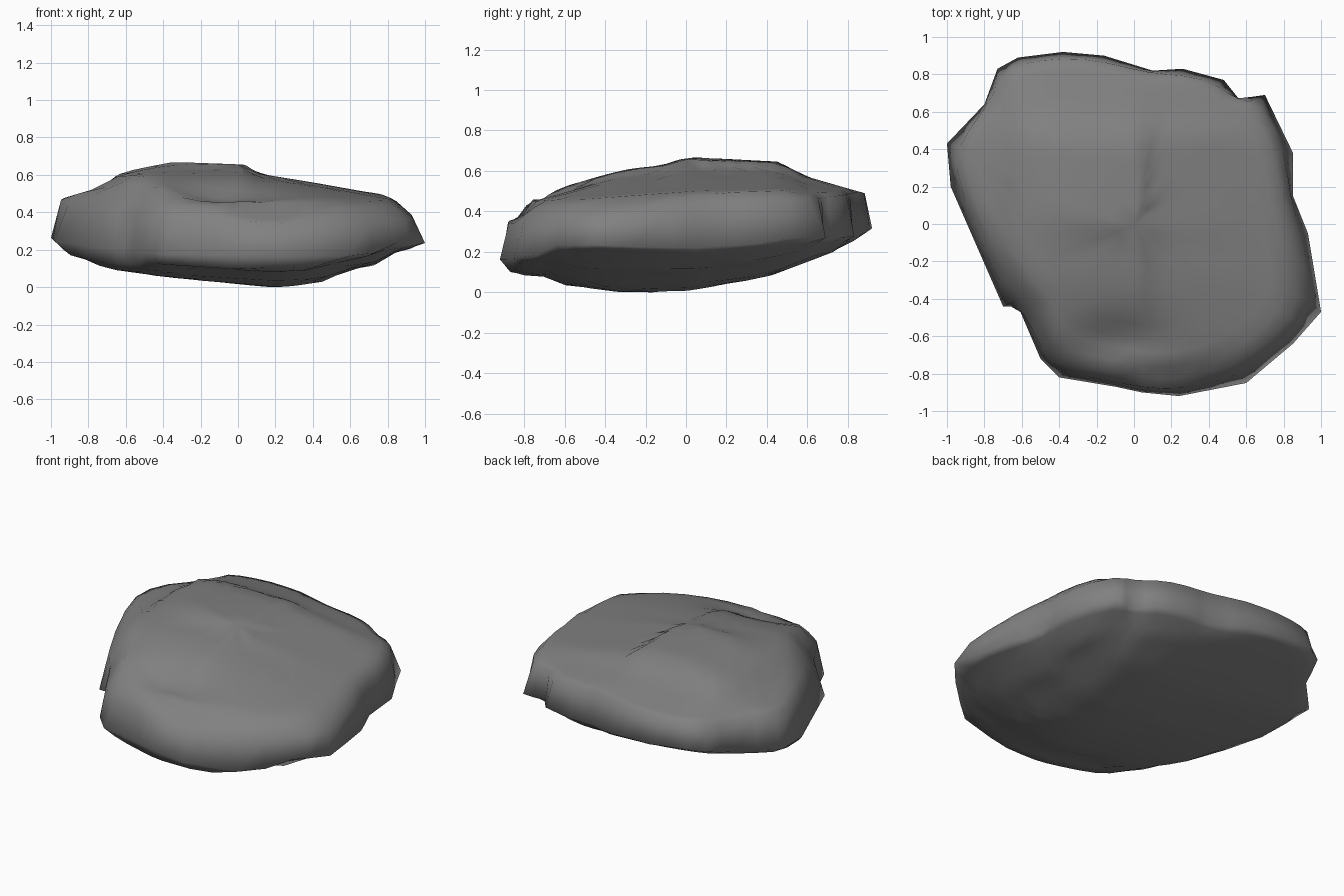
import bpy, bmesh, math

if "Cube" in bpy.data.objects:
    bpy.data.objects.remove(bpy.data.objects["Cube"])

# plan outline of the boulder
OUTLINE = [(-1, .43), (-.8, .64), (-.73, .83), (-.62, .89), (-.38, .92), (-.16, .9),
           (.1, .82), (.26, .83), (.48, .77), (.56, .67), (.7, .69), (.85, .38),
           (.85, .15), (.93, -.05), (1, -.47), (.85, -.64), (.6, -.85), (.24, -.92),
           (.04, -.9), (-.1, -.87), (-.4, -.82), (-.5, -.72), (-.62, -.44),
           (-.7, -.44), (-.98, .2)]
# crown and underside profiles along x and along y
TOP_X = [(-.96, .47), (-.68, .55), (-.65, .6), (-.55, .63), (-.35, .67), (.04, .655),
         (.09, .61), (.4, .56), (.68, .51), (.82, .49), (.87, .44), (.96, .43)]
TOP_Y = [(-.9, .35), (-.81, .38), (-.78, .47), (-.62, .53), (-.28, .61), (-.1, .63),
         (0, .67), (.47, .645), (.57, .58), (.88, .49)]
LOW_X = [(-.97, .18), (-.68, .1), (-.4, .06), (.2, 0), (.45, .03), (.55, .09),
         (.74, .12), (.77, .17), (.96, .22)]
LOW_Y = [(-.9, .15), (-.86, .09), (-.66, .08), (-.6, .04), (-.3, 0), (0, .01),
         (.4, .08), (.56, .14), (.72, .2), (.9, .28)]


def interp(profile, t):
    if t <= profile[0][0]:
        return profile[0][1]
    for (a, za), (b, zb) in zip(profile, profile[1:]):
        if t <= b:
            return za + (zb - za) * (t - a) / (b - a)
    return profile[-1][1]


def blend(a, b, p):
    return (max(a, 0) ** p + max(b, 0) ** p) ** (1 / p)


# each height function also rounds the shoulder close to the rim (s near 1)
def top(x, y, s):
    drop = blend(.67 - interp(TOP_X, x), .67 - interp(TOP_Y, y), 1.8)
    # scooped hollow in the front slope
    scoop = .07 * math.exp(-((x + .08) / .25) ** 2 - ((y + .63) / .12) ** 2)
    shoulder = .43 - .02 * x + .08 * y + 1.1 * (.97 - s)
    return min(.675 - drop - scoop, shoulder)


def low(x, y, s):
    z = blend(interp(LOW_X, x), interp(LOW_Y, y), 1.25)
    return max(z, .18 + .02 * x + .09 * y - (.96 - s))


def waist(x, y, s):
    return max(.23 - .01 * x + .065 * y, low(x, y, .96) + .01)


# outline with midpoints, and a softened version for the upper and lower rings
plan = []
for i, (x, y) in enumerate(OUTLINE):
    u, v = OUTLINE[(i + 1) % len(OUTLINE)]
    plan += [(x, y), ((x + u) / 2, (y + v) / 2)]
n = len(plan)
soft = plan
for _ in range(2):
    soft = [tuple((soft[i - 1][k] + 2 * soft[i][k] + soft[(i + 1) % n][k]) / 4
                  for k in (0, 1)) for i in range(n)]

# rings from crown, over the waist, to the underside
levels = [(s, top) for s in (.12, .25, .38, .5, .6, .68, .76, .84, .91, .97)]
levels += [(1, waist)]
levels += [(s, low) for s in (.96, .88, .78, .66, .54, .4, .25)]
bm = bmesh.new()
rings = []
for s, f in levels:
    pts = plan if f is waist else soft
    rings.append([bm.verts.new((x * s, y * s, f(x * s, y * s, s))) for x, y in pts])
for a, b in zip(rings, rings[1:]):
    for i in range(n):
        j = (i + 1) % n
        bm.faces.new((a[i], a[j], b[j], b[i]))
crown = bm.verts.new((0, 0, top(0, 0, 0)))
base = bm.verts.new((0, 0, low(0, 0, 0)))
for i in range(n):
    j = (i + 1) % n
    bm.faces.new((crown, rings[0][j], rings[0][i]))
    bm.faces.new((base, rings[-1][i], rings[-1][j]))

# rest on the ground
ground = min(v.co.z for v in bm.verts)
for v in bm.verts:
    v.co.z -= ground
bmesh.ops.recalc_face_normals(bm, faces=bm.faces)
mesh = bpy.data.meshes.new("boulder")
bm.to_mesh(mesh)
bm.free()
stone = bpy.data.materials.new("dark_stone")
stone.diffuse_color = (.22, .22, .22, 1)
stone.use_nodes = True
stone.node_tree.nodes["Principled BSDF"].inputs["Base Color"].default_value = stone.diffuse_color
mesh.materials.append(stone)
boulder = bpy.data.objects.new("boulder", mesh)
bpy.context.collection.objects.link(boulder)
bpy.context.view_layer.objects.active = boulder
boulder.select_set(True)
bpy.ops.object.shade_smooth_by_angle(angle=math.radians(100))
